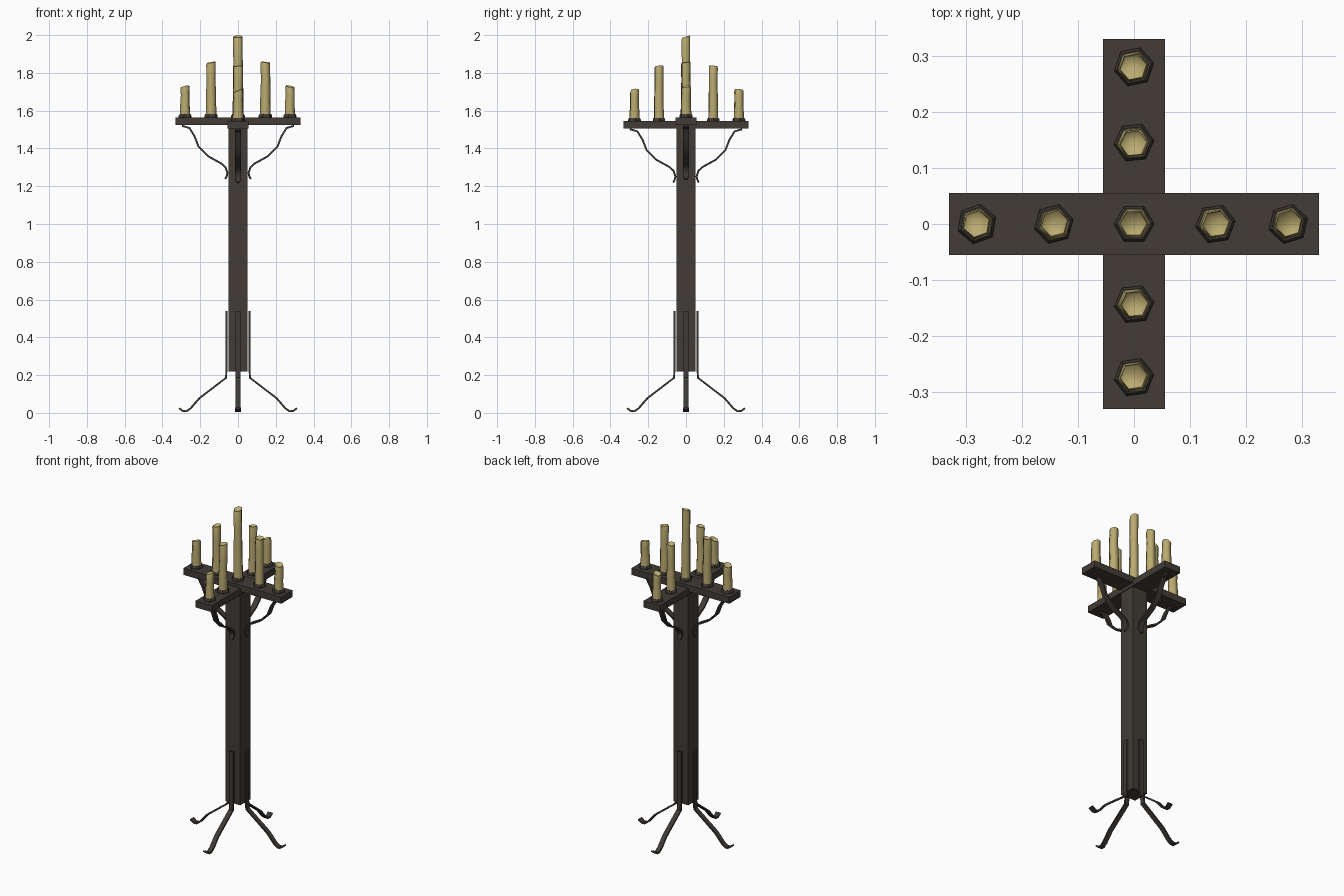
import bpy, bmesh, math, random
from mathutils import Vector, Matrix

if "Cube" in bpy.data.objects:
    bpy.data.objects.remove(bpy.data.objects["Cube"])

random.seed(4)


def material(name, rgb):
    m = bpy.data.materials.new(name)
    m.diffuse_color = (*rgb, 1)
    m.use_nodes = True
    m.node_tree.nodes["Principled BSDF"].inputs["Base Color"].default_value = m.diffuse_color
    return m


WOOD = material("dark_wood", (0.055, 0.045, 0.037))
IRON = material("dark_iron", (0.048, 0.041, 0.035))
WAX = material("yellow_wax", (0.50, 0.41, 0.165))


def finish(bm, name, mat, smooth=None):
    bmesh.ops.recalc_face_normals(bm, faces=bm.faces)
    me = bpy.data.meshes.new(name)
    bm.to_mesh(me)
    bm.free()
    me.materials.append(mat)
    if smooth:
        me.shade_smooth()
        me.set_sharp_from_angle(angle=math.radians(smooth))
    ob = bpy.data.objects.new(name, me)
    bpy.context.collection.objects.link(ob)
    return ob


def box(name, lo, hi, mat):
    bm = bmesh.new()
    lo, hi = Vector(lo), Vector(hi)
    size = hi - lo
    bmesh.ops.create_cube(bm, size=1, matrix=Matrix.Translation((lo + hi) / 2) @ Matrix.Diagonal((*size, 1)))
    return finish(bm, name, mat)


def strap(name, path, thick, angle, dz=0.0):
    """Flat bar following (radius, height, width) points, turned about z."""
    bm = bmesh.new()
    pts = [Vector((r, z + dz)) for r, z, w in path]
    rings = []
    for i, p in enumerate(pts):
        t_in = (p - pts[max(i - 1, 0)]).normalized()
        t_out = (pts[min(i + 1, len(pts) - 1)] - p).normalized()
        t = (t_in + t_out).normalized()
        n = Vector((-t.y, t.x)) * thick / 2
        h = path[i][2] / 2
        rings.append([bm.verts.new((q.x, s * h, q.y))
                      for q, s in ((p + n, -1), (p + n, 1), (p - n, 1), (p - n, -1))])
    for a, b in zip(rings, rings[1:]):
        for k in range(4):
            j = (k + 1) % 4
            bm.faces.new((a[k], a[j], b[j], b[k]))
    bm.faces.new(rings[0])
    bm.faces.new(rings[-1])
    bm.transform(Matrix.Rotation(angle, 4, 'Z'))
    return finish(bm, name, IRON, 40)


def hex_stack(name, x, y, levels, mat, turn, tilt=(0, 0), tip=None, wobble=0.0):
    """Six-sided lathe of (radius, z, tilt amount) levels."""
    bm = bmesh.new()
    rings = []
    for r, z, k in levels:
        ox, oy = (random.uniform(-wobble, wobble) for _ in range(2))
        ring = []
        for i in range(6):
            a = turn + i * math.pi / 3
            dx, dy = r * math.cos(a), r * math.sin(a)
            ring.append(bm.verts.new((x + ox + dx, y + oy + dy, z + k * (dx * tilt[0] + dy * tilt[1]))))
        rings.append(ring)
    for a, b in zip(rings, rings[1:]):
        for k in range(6):
            j = (k + 1) % 6
            bm.faces.new((a[k], a[j], b[j], b[k]))
    bm.faces.new(rings[0])
    if tip is None:
        bm.faces.new(rings[-1])
    else:
        c = bm.verts.new((x, y, tip))
        for k in range(6):
            bm.faces.new((rings[-1][k], rings[-1][(k + 1) % 6], c))
    return finish(bm, name, mat, 65 if mat == WAX else None)


def candle(name, x, y, base, top, turn, tilt):
    h = top - base
    rim = top - 0.025 * math.hypot(*tilt)
    hex_stack(name + "_holder", x, y, [(0.036, base - 0.002, 0), (0.036, base + 0.008, 0), (0.031, base + 0.017, 0)],
              IRON, turn)
    hex_stack(name, x, y,
              [(0.029, base + 0.01, 0), (0.027, base + h * 0.35, 0), (0.025, base + h * 0.7, 0),
               (0.026, rim - 0.01, 1), (0.024, rim, 1), (0.019, rim - 0.006, 1)],
              WAX, turn, tilt, rim - 0.01, 0.0015)


# Square post and two stacked cross beams
box("post", (-0.05, -0.05, 0.22), (0.05, 0.05, 1.53), WOOD)
box("side_beam", (-0.33, -0.055, 1.525), (0.33, 0.055, 1.565), WOOD)
box("depth_beam", (-0.33 / 6, -0.33, 1.505), (0.33 / 6, 0.33, 1.545), WOOD)

# Bent feet and curved braces on all four faces
LEG = [(0.061, 0.54, 0.028), (0.061, 0.225, 0.028), (0.064, 0.185, 0.028), (0.204, 0.078, 0.028),
       (0.25, 0.025, 0.028), (0.272, 0.009, 0.028), (0.292, 0.01, 0.03), (0.312, 0.025, 0.03)]
BRACE = [(0.297, 1.520, 0.02), (0.257, 1.508, 0.034), (0.23, 1.464, 0.034), (0.209, 1.41, 0.034),
         (0.157, 1.358, 0.034), (0.088, 1.32, 0.034), (0.066, 1.30, 0.034), (0.056, 1.27, 0.034),
         (0.060, 1.252, 0.028), (0.068, 1.238, 0.012)]
for i, side in enumerate(("right", "back", "left", "front")):
    strap(side + "_leg", LEG, 0.010, i * math.pi / 2)
    strap(side + "_brace", BRACE, 0.010, i * math.pi / 2, -0.018 * (i % 2))

# Candles: the tallest in the middle, shorter toward the beam ends
candle("centre_candle", 0, 0, 1.565, 2.0, 0, (0, 0.3))
for name, x, y, top, turn, tilt in (
        ("left_inner_candle", -0.143, 0, 1.86, 0.25, (0.15, 0.1)),
        ("left_outer_candle", -0.28, 0, 1.735, 0.35, (0.25, -0.2)),
        ("right_inner_candle", 0.145, 0, 1.86, 0.15, (-0.1, 0.1)),
        ("right_outer_candle", 0.275, 0, 1.735, 0.3, (-0.2, 0.2)),
        ("back_inner_candle", 0, 0.145, 1.84, 0.1, (0.1, -0.1)),
        ("back_outer_candle", 0, 0.28, 1.717, 0.2, (0.3, -0.1)),
        ("front_inner_candle", 0, -0.143, 1.84, 0.1, (0.1, 0.1)),
        ("front_outer_candle", 0, -0.273, 1.717, 0.15, (0.4, 0.1))):
    candle(name, x, y, 1.565 if y == 0 else 1.545, top, turn, tilt)
